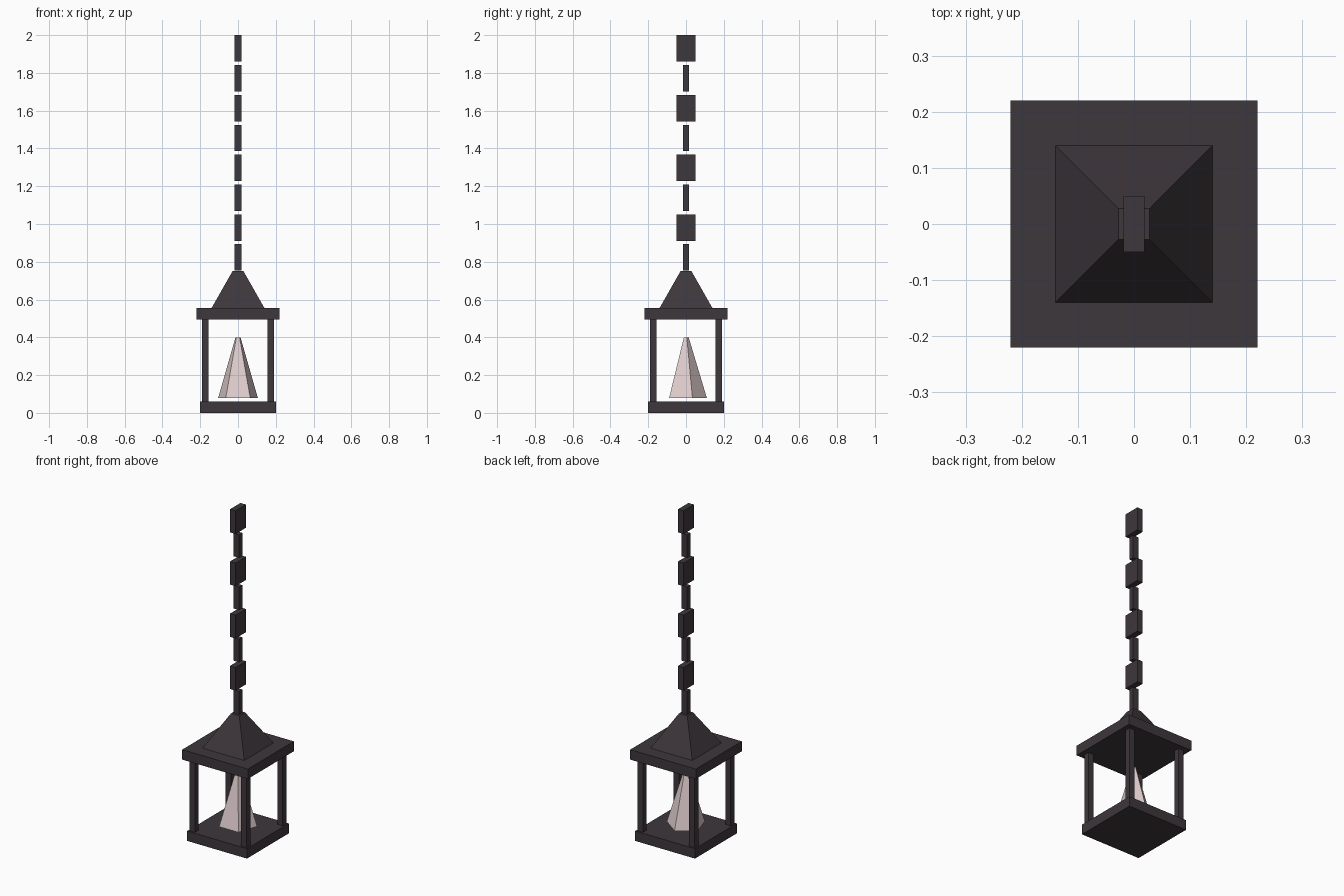
import bpy, math

if "Cube" in bpy.data.objects:
    bpy.data.objects.remove(bpy.data.objects["Cube"])


def material(name, rgb):
    m = bpy.data.materials.new(name)
    m.diffuse_color = (*rgb, 1)
    m.use_nodes = True
    m.node_tree.nodes["Principled BSDF"].inputs["Base Color"].default_value = m.diffuse_color
    return m


IRON = material("dark iron", (0.048, 0.038, 0.045))
FLAME = material("pale flame", (0.74, 0.61, 0.61))


def finish(name, mat):
    ob = bpy.context.object
    ob.name = name
    ob.data.materials.append(mat)
    return ob


def box(name, x, y, z0, z1, hx, hy):
    """Box centred on x, y with half widths hx, hy between two heights."""
    bpy.ops.mesh.primitive_cube_add(size=1, location=(x, y, (z0 + z1) / 2))
    bpy.context.object.scale = (2 * hx, 2 * hy, z1 - z0)
    bpy.ops.object.transform_apply(location=False, rotation=False, scale=True)
    return finish(name, IRON)


def frustum(name, sides, r0, r1, z0, z1, turn, mat):
    bpy.ops.mesh.primitive_cone_add(vertices=sides, radius1=r0, radius2=r1,
                                    depth=z1 - z0, location=(0, 0, (z0 + z1) / 2),
                                    rotation=(0, 0, turn))
    return finish(name, mat)


# Lantern body
box("base_plate", 0, 0, 0, 0.06, 0.2, 0.2)
for sx in (-1, 1):
    for sy in (-1, 1):
        box("corner_post", sx * 0.173, sy * 0.173, 0.06, 0.495, 0.018, 0.018)
box("roof_plate", 0, 0, 0.495, 0.555, 0.22, 0.22)

# Roof cap: four-sided, cut off at the top
r2 = math.sqrt(2)
frustum("roof_cap", 4, 0.14 * r2, 0.028 * r2, 0.555, 0.752, math.pi / 4, IRON)

# Five-sided flame with one corner towards the back
frustum("flame", 5, 0.11, 0.014, 0.08, 0.40, 0, FLAME)

# Chain: narrow and wide links in turn
for i in range(8):
    z = 0.753 + i * 0.1581
    hy = 0.05 if i % 2 else 0.015
    box("chain_link", 0, 0, z, z + 0.14, 0.0185, hy)
